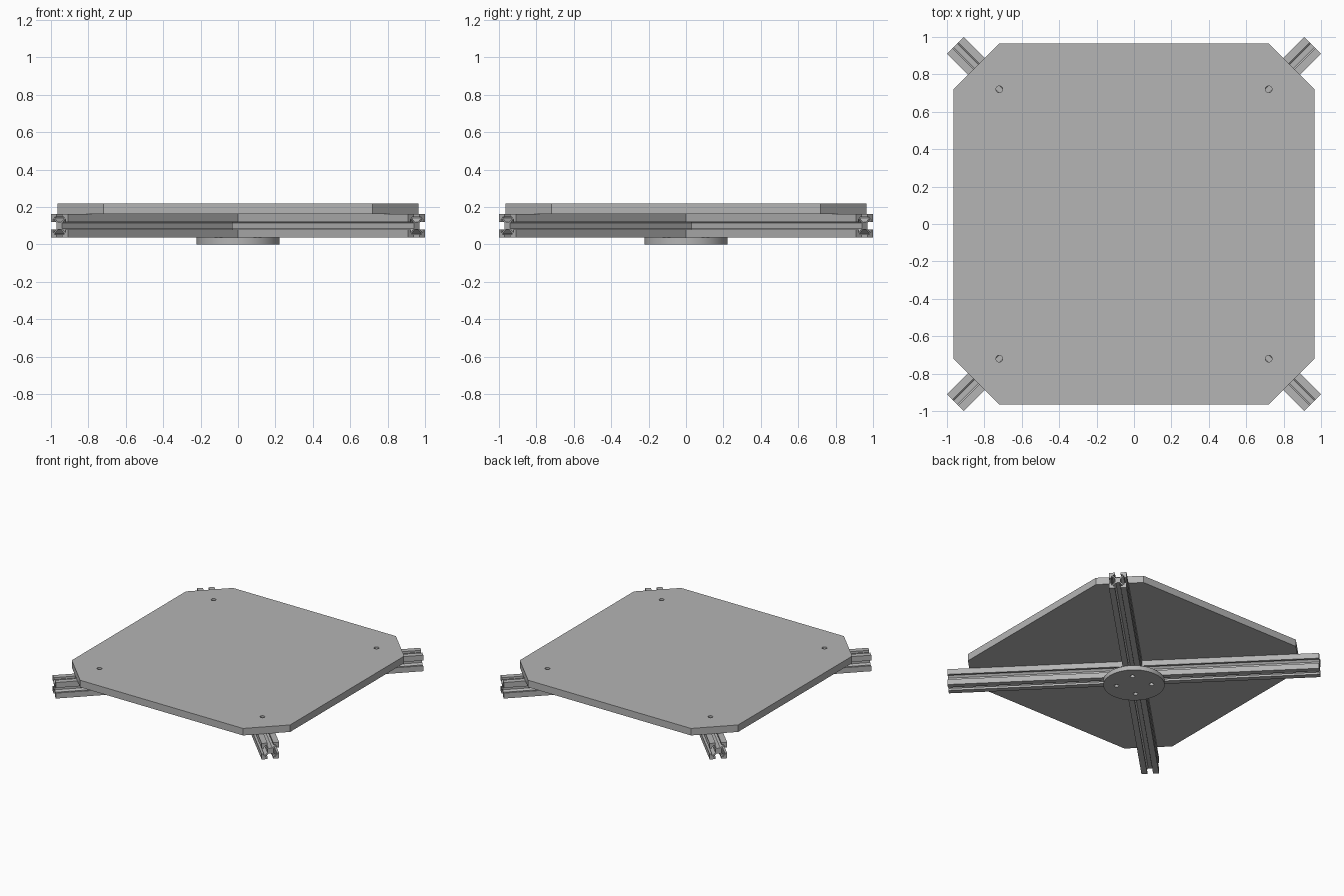
import bpy, bmesh
from math import pi, cos, sin, sqrt

cube = bpy.data.objects.get("Cube")
if cube:
    bpy.data.objects.remove(cube)

grey = bpy.data.materials.new("plain_grey")
grey.use_nodes = True
colour = (0.46, 0.46, 0.46, 1)
grey.diffuse_color = colour
grey.node_tree.nodes["Principled BSDF"].inputs["Base Color"].default_value = colour


def prism(name, outline, low, high):
    """Extrude a closed xy outline from low to high."""
    bm = bmesh.new()
    base = bm.faces.new([bm.verts.new((x, y, low)) for x, y in outline])
    top = bmesh.ops.extrude_face_region(bm, geom=[base])["geom"]
    verts = [v for v in top if isinstance(v, bmesh.types.BMVert)]
    bmesh.ops.translate(bm, verts=verts, vec=(0, 0, high - low))
    bmesh.ops.recalc_face_normals(bm, faces=bm.faces)
    mesh = bpy.data.meshes.new(name)
    bm.to_mesh(mesh)
    bm.free()
    mesh.materials.append(grey)
    obj = bpy.data.objects.new(name, mesh)
    bpy.context.collection.objects.link(obj)
    return obj


def circle(radius, count, cx=0, cy=0):
    return [(cx + radius * cos(2 * pi * i / count), cy + radius * sin(2 * pi * i / count))
            for i in range(count)]


def drill(obj, spread, radius):
    """Cut four holes through a plate at (+-spread, +-spread)."""
    for x in (-spread, spread):
        for y in (-spread, spread):
            cutter = prism("hole_cutter", circle(radius, 24, x, y), -1, 1)
            cutter.hide_render = True
            mod = obj.modifiers.new("hole", "BOOLEAN")
            mod.operation = "DIFFERENCE"
            mod.solver = "EXACT"
            mod.object = cutter
            graph = bpy.context.evaluated_depsgraph_get()
            mesh = bpy.data.meshes.new_from_object(obj.evaluated_get(graph))
            obj.modifiers.clear()
            obj.data = mesh
            bpy.data.objects.remove(cutter)


# Table top with clipped corners
side, clip = 0.965, 0.72
outline = [(side, -clip), (side, clip), (clip, side), (-clip, side),
           (-side, clip), (-side, -clip), (-clip, -side), (clip, -side)]
top_plate = prism("top_plate", outline, 0.164, 0.22)
drill(top_plate, 0.72, 0.018)

# Round base disc
base_disc = prism("base_disc", circle(0.222, 64), 0, 0.036)
drill(base_disc, 0.09, 0.017)

# Slotted beam cross-section: one quarter repeated around the centre
half = 0.064
half_slot = [(half, half), (0.021, half), (0.021, 0.047), (0.036, 0.047),
             (0.036, 0.042), (0.014, 0.021)]
quarter = half_slot + [(-x, y) for x, y in reversed(half_slot[1:])]
profile = []
for turn in range(4):
    c, s = round(cos(turn * pi / 2)), round(sin(turn * pi / 2))
    profile += [(x * c - y * s, x * s + y * c) for x, y in quarter]

# One full beam and two half beams butted against it
reach = 0.955 * sqrt(2)
beams = [("long_beam", -reach, reach, -pi / 4),
         ("back_half_beam", half, reach, pi / 4),
         ("front_half_beam", half, reach, pi * 5 / 4)]
for name, start, end, angle in beams:
    beam = prism(name, profile, start, end)
    beam.rotation_euler = (0, pi / 2, angle)
    beam.location.z = 0.1

# Smooth the round walls and keep the rims crisp
bpy.ops.object.select_all(action="DESELECT")
for obj in (top_plate, base_disc):
    obj.select_set(True)
bpy.context.view_layer.objects.active = top_plate
bpy.ops.object.shade_smooth_by_angle()
